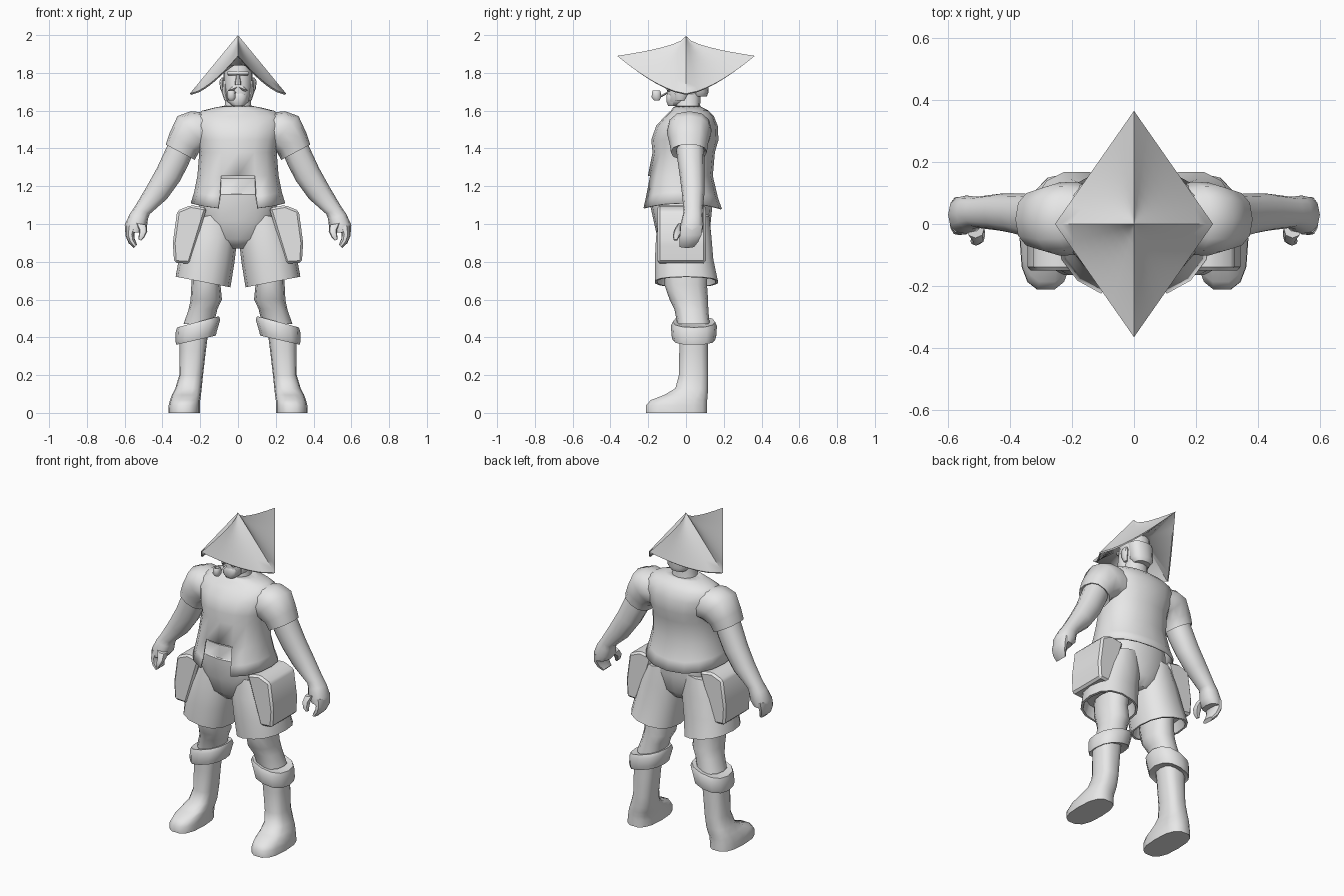
import bpy, bmesh, math
from math import sin, cos, pi, radians

grey = bpy.data.materials.new("clay_grey")
grey.diffuse_color = (0.8, 0.8, 0.8, 1)


def finish(name, bm, mirror=False, angle=45):
    """Turn a bmesh into a shaded object, optionally mirrored across x."""
    bmesh.ops.recalc_face_normals(bm, faces=bm.faces)
    me = bpy.data.meshes.new(name)
    bm.to_mesh(me)
    bm.free()
    me.materials.append(grey)
    ob = bpy.data.objects.new(name, me)
    bpy.context.collection.objects.link(ob)
    if mirror:
        ob.modifiers.new("Mirror", "MIRROR").use_mirror_merge = False
    bpy.ops.object.select_all(action='DESELECT')
    ob.select_set(True)
    bpy.context.view_layer.objects.active = ob
    bpy.ops.object.shade_smooth_by_angle(angle=radians(angle))
    return ob


def skin(rings, caps=True):
    """Bridge a list of equal-length point rings."""
    bm = bmesh.new()
    vs = [[bm.verts.new(p) for p in r] for r in rings]
    n = len(vs[0])
    for a, b in zip(vs, vs[1:]):
        for i in range(n):
            j = (i + 1) % n
            bm.faces.new((a[i], a[j], b[j], b[i]))
    if caps:
        bm.faces.new(vs[0])
        bm.faces.new(vs[-1])
    return bm


def oval(x, y, z, ra, rb, tilt=0, n=12, p=0.85, dip=0):
    """Rounded ring: half-width ra, half-depth rb, tilted about y."""
    t, pts = radians(tilt), []
    for i in range(n):
        a = 2 * pi * i / n
        c, s = cos(a), sin(a)
        u = ra * math.copysign(abs(c) ** p, c)
        v = rb * math.copysign(abs(s) ** p, s)
        pts.append((x + u * cos(t), y + v, z + u * sin(t) - dip * s * s))
    return pts


def loft(name, rows, mirror=False, n=12, p=0.85):
    return finish(name, skin([oval(*r, n=n, p=p) for r in rows]), mirror)


# hat: pointed crown with a drooping diamond brim
def hat_ring(t, under=None):
    pts = []
    for i in range(32):
        a = 2 * pi * i / 32
        c, s = cos(a), sin(a)
        d = abs(c) + abs(s)
        v = abs(s) / d
        edge = 1.69 + 0.2 * v ** 1.5
        z = 2 + (edge - 2) * t ** (1 - 0.5 * v)
        if under is not None:
            z = under if t < 0.9 else edge - 0.006
        pts.append((0.255 * t * c / d, 0.365 * t * s / d, z))
    return pts


hat = [hat_ring(t) for t in (0.004, 0.08, 0.2, 0.35, 0.5, 0.65, 0.8, 0.92, 1)]
hat += [hat_ring(0.97, 0), hat_ring(0.45, 1.84), hat_ring(0.25, 1.85)]
finish("hat", skin(hat))

# head, neck and facial features
loft("head", [(0, -.055, 1.625, .03, .03), (0, -.035, 1.65, .058, .065),
              (0, -.005, 1.69, .07, .095), (0, 0, 1.74, .075, .1),
              (0, .005, 1.79, .076, .098), (0, .005, 1.86, .07, .09)], n=16)
loft("neck", [(0, .01, 1.58, .09, .075), (0, .01, 1.63, .07, .065), (0, .01, 1.72, .065, .07)])
loft("nose", [(0, -.1, 1.735, .016, .026), (0, -.1, 1.75, .016, .024),
              (0, -.096, 1.79, .008, .01)], n=8)
loft("brow", [(0, -.085, 1.785, .05, .014), (0, -.085, 1.795, .058, .022),
              (0, -.085, 1.808, .055, .014)], n=8)
loft("moustache", [(.028, -.085, 1.705, .012, .014, -20), (.025, -.09, 1.717, .026, .018, -20),
                   (.018, -.092, 1.73, .018, .012, -20)], True, n=8)
loft("beard", [(0, -.07, 1.625, .028, .025), (0, -.07, 1.645, .046, .034),
               (0, -.07, 1.68, .05, .034), (0, -.07, 1.69, .04, .03)], n=10)
loft("sideburn", [(.06, -.03, 1.655, .012, .025), (.068, -.025, 1.69, .016, .035),
                  (.07, -.02, 1.76, .012, .028)], True, n=8)
loft("ear", [(.075, .015, 1.69, .008, .012), (.082, .015, 1.715, .012, .022),
             (.086, .02, 1.755, .013, .028), (.08, .02, 1.775, .008, .016)], True, n=8)
loft("hair_back", [(0, .07, 1.675, .05, .04), (0, .065, 1.70, .07, .055),
                   (0, .05, 1.80, .076, .06)], n=12)

# pipe: bowl and stem
loft("pipe_bowl", [(-.035, -.155, 1.655, .014, .016), (-.035, -.157, 1.67, .023, .026),
                   (-.035, -.157, 1.70, .021, .024), (-.035, -.157, 1.708, .017, .02),
                   (-.035, -.157, 1.706, .012, .014), (-.035, -.157, 1.685, .01, .012)], n=10)
stem = [[(x + .006 * cos(a), y, z + .006 * sin(a)) for a in (0, pi / 2, pi, 1.5 * pi)]
        for x, y, z in ((-.035, -.15, 1.668), (-.028, -.125, 1.68), (-.012, -.09, 1.70))]
finish("pipe_stem", skin(stem))

# shirt: open-hemmed body with a notch at the front
rows = [(0, -.025, 1.11, .25, .215), (0, -.028, 1.17, .232, .197), (0, -.03, 1.255, .215, .172),
        (0, -.012, 1.38, .205, .165), (0, -.006, 1.445, .22, .178),
        (0, .005, 1.52, .24, .163), (0, .018, 1.57, .235, .13), (0, .02, 1.6, .19, .1),
        (0, .01, 1.617, .12, .078), (0, .01, 1.625, .075, .062)]
bm = skin([oval(*r, n=16, p=.9, dip=.03 if i < 2 else 0) for i, r in enumerate(rows)], False)
notch = [f for f in bm.faces
         if f.calc_center_median().y < -.1 and f.calc_center_median().z < 1.25
         and abs(f.calc_center_median().x) < .08]
bmesh.ops.delete(bm, geom=notch, context='FACES')
shirt = finish("shirt", bm)
shell = shirt.modifiers.new("Cloth", "SOLIDIFY")
shell.thickness = .008

# sleeves
loft("sleeve", [(.12, .02, 1.49, .1, .1, 75), (.19, .018, 1.495, .118, .118, 60),
                (.24, .016, 1.485, .118, .118, 47), (.285, .015, 1.43, .093, .103, 34),
                (.306, .015, 1.38, .087, .095, 28), (.302, .015, 1.39, .07, .08, 28)], True)

# arms and hands
loft("arm", [(.29, .02, 1.43, .07, .075, 30), (.325, .025, 1.35, .072, .072, 28),
             (.368, .032, 1.262, .07, .066, 28), (.43, .038, 1.165, .063, .06, 31),
             (.507, .038, 1.072, .044, .05, 27), (.525, .036, 1.04, .05, .054, 15),
             (.541, .03, .99, .059, .062, 5), (.552, .028, .955, .044, .058, 0)], True)
loft("fingers", [(.562, .03, .99, .036, .06, 5), (.572, .025, .945, .025, .06, -12),
                 (.563, .015, .91, .02, .052, -35), (.543, .005, .882, .012, .04, -45)], True, n=10)
loft("thumb", [(.512, -.01, 1.0, .03, .035, 10), (.502, -.038, .965, .022, .026, 10),
               (.51, -.052, .935, .016, .018, 15), (.52, -.055, .915, .008, .01, 20)], True, n=8)

# shorts: seat, waistband and wide legs
loft("shorts_seat", [(0, -.01, .87, .06, .09), (0, -.015, .92, .15, .135),
                     (0, -.02, 1.02, .205, .152), (0, -.025, 1.1, .205, .165),
                     (0, -.028, 1.155, .19, .166), (0, -.028, 1.16, .187, .16),
                     (0, -.028, 1.24, .18, .155)], n=16)
loft("shorts_leg", [(.12, -.01, 1.05, .11, .135, -10), (.14, -.012, .93, .137, .15, 0),
                    (.165, -.01, .81, .147, .158, 5), (.185, .002, .693, .148, .17, 11),
                    (.184, .002, .693, .135, .157, 11), (.18, 0, .76, .12, .14, 8)], True, n=14)

# side pouches with a folded-down flap
side = [(.165, 1.085), (.25, 1.1), (.322, 1.07), (.345, .90), (.338, .795), (.255, .79)]
bm = skin([[(x, y, z) for x, z in side] for y in (-.15, .105)])
bmesh.ops.bevel(bm, geom=bm.edges[:], offset=.012, segments=1, affect='EDGES')
finish("pouch", bm, True, 30)

# legs
loft("leg", [(.165, 0, .76, .08, .115), (.17, -.002, .68, .077, .113),
             (.168, .015, .6, .083, .102), (.185, .028, .55, .076, .09),
             (.208, .04, .47, .08, .085)], True)

# boots with thick turned-down cuffs
loft("boot_cuff", [(.212, .042, .475, .07, .075, -15), (.212, .042, .482, .115, .112, -15),
                   (.212, .042, .46, .122, .122, -15), (.222, .042, .405, .112, .118, -13),
                   (.222, .042, .385, .108, .112, -13), (.224, .042, .395, .075, .08, -13)], True)
loft("boot", [(.235, .04, .43, .078, .077), (.24, .04, .33, .07, .077),
              (.248, .04, .2, .063, .079), (.262, .03, .13, .07, .088),
              (.273, 0, .095, .077, .117), (.28, -.037, .068, .08, .152),
              (.284, -.05, .04, .083, .165), (.285, -.05, 0, .084, .165)], True, n=14, p=.75)
